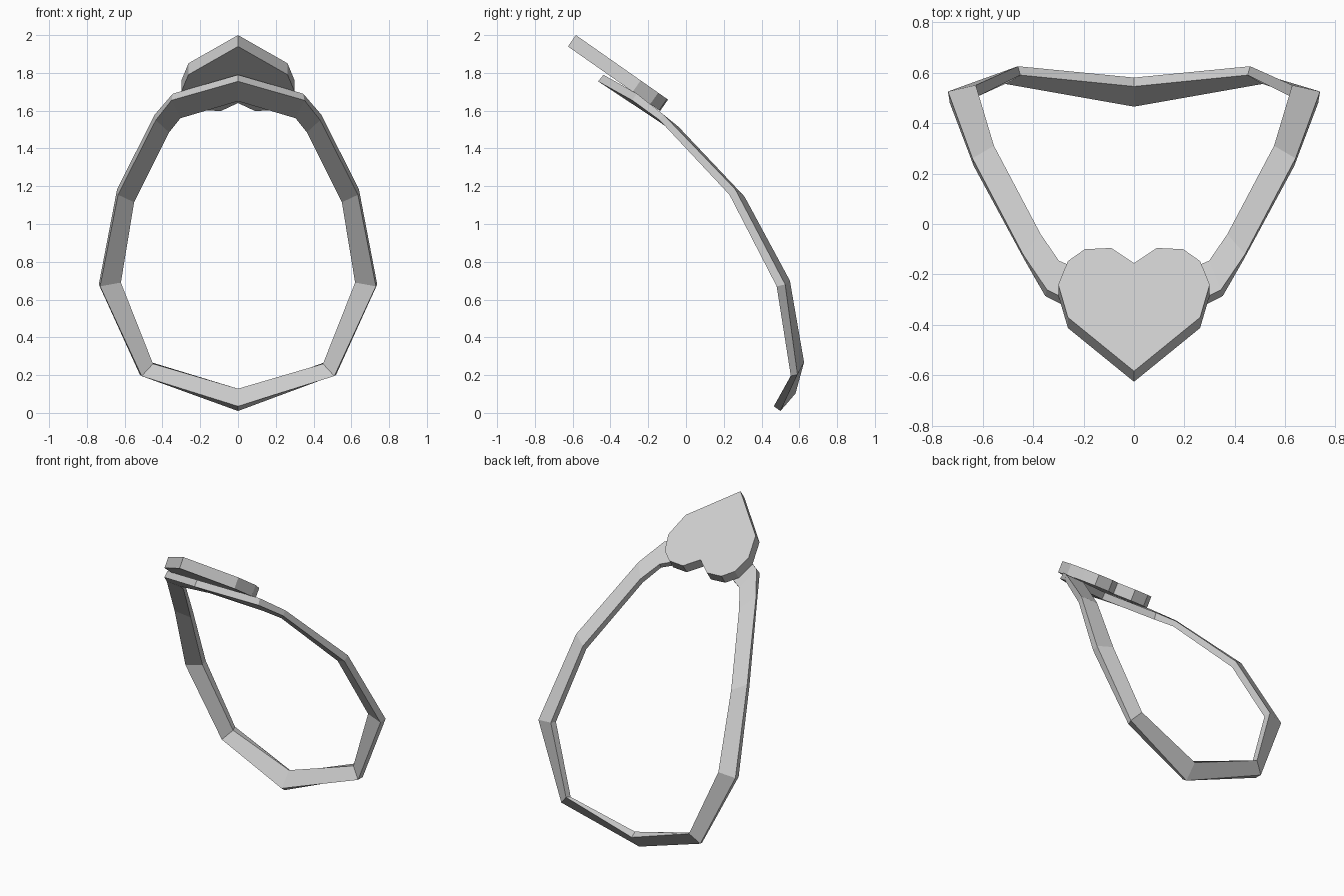
import bpy
import bmesh
from mathutils import Vector

if "Cube" in bpy.data.objects:
    bpy.data.objects.remove(bpy.data.objects["Cube"], do_unlink=True)

metal = bpy.data.materials.new("silver grey")
metal.use_nodes = True
GREY = (0.6, 0.6, 0.6, 1)
metal.diffuse_color = GREY
metal.node_tree.nodes["Principled BSDF"].inputs["Base Color"].default_value = GREY


def finish(name, bm):
    bmesh.ops.recalc_face_normals(bm, faces=bm.faces)
    mesh = bpy.data.meshes.new(name)
    bm.to_mesh(mesh)
    bm.free()
    mesh.materials.append(metal)
    obj = bpy.data.objects.new(name, mesh)
    bpy.context.collection.objects.link(obj)
    return obj


def mirror(p):
    return Vector((-p[0], p[1], p[2]))


# Band: square sections from bottom centre up the left side to top centre.
# Each holds the outer front corner, outer back corner and inner front corner.
SECTIONS = [
    ((0, .465, .035), (0, .50, .01), (0, .545, .128)),
    ((.51, .555, .195), (.52, .59, .203), (.45, .59, .26)),
    ((.73, .48, .67), (.737, .525, .68), (.62, .505, .69)),
    ((.635, .23, 1.155), (.64, .26, 1.185), (.55, .28, 1.115)),
    ((.435, -.14, 1.55), (.44, -.12, 1.58), (.365, -.06, 1.485)),
    ((.352, -.285, 1.655), (.345, -.26, 1.69), (.305, -.17, 1.56)),
    ((0, -.465, 1.755), (0, -.437, 1.79), (0, -.305, 1.65)),
]
half = []
for section in SECTIONS:
    front, back, inner = map(Vector, section)
    half.append([front, back, back + inner - front, inner])
loop = half + [[mirror(p) for p in ring] for ring in half[-2:0:-1]]

bm = bmesh.new()
rings = [[bm.verts.new(p) for p in ring] for ring in loop]
for i, ring in enumerate(rings):
    following = rings[(i + 1) % len(rings)]
    for j in range(4):
        k = (j + 1) % 4
        bm.faces.new((ring[j], ring[k], following[k], following[j]))
finish("band", bm)

# Heart plate: outline on the sloping top plane, pushed down to its thickness
OUTLINE = [(0, -.583), (.262, -.37), (.3, -.24), (.262, -.147),
           (.195, -.1), (.09, -.095), (0, -.155)]
outline = OUTLINE + [(-x, y) for x, y in OUTLINE[-2:0:-1]]
bm = bmesh.new()
top = bm.faces.new([bm.verts.new((x, y, 2 - .7 * (y + .583))) for x, y in outline])
plate = bmesh.ops.extrude_face_region(bm, geom=[top], use_keep_orig=True)
lower = [v for v in plate["geom"] if isinstance(v, bmesh.types.BMVert)]
bmesh.ops.translate(bm, verts=lower, vec=(0, -.042, -.06))
finish("heart_plate", bm)
